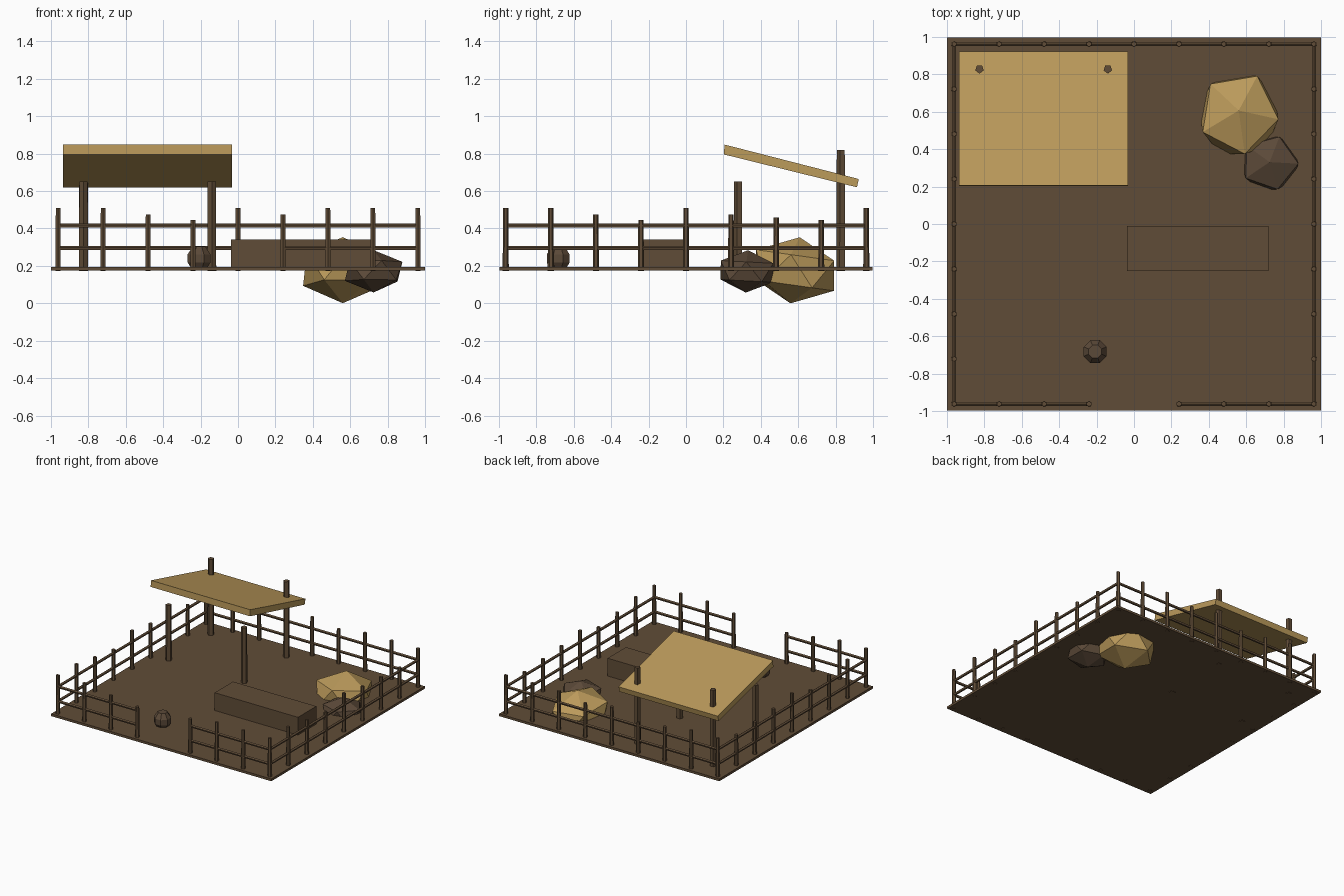
import bpy, bmesh, math
from mathutils import Vector, Matrix

cube = bpy.data.objects.get("Cube")
if cube:
    bpy.data.objects.remove(cube, do_unlink=True)


def material(name, rgb):
    mat = bpy.data.materials.new(name)
    mat.use_nodes = True
    mat.diffuse_color = (*rgb, 1)
    mat.node_tree.nodes["Principled BSDF"].inputs["Base Color"].default_value = (*rgb, 1)
    return mat


EARTH = material("earth brown", (0.118, 0.073, 0.038))
STONE = material("stone brown", (0.105, 0.067, 0.040))
STRAW = material("straw gold", (0.50, 0.325, 0.105))

FLOOR = 0.172   # underside of the ground, where posts start
EDGE = 0.962    # distance of the fence from the centre


def finish(name, bm, mat):
    mesh = bpy.data.meshes.new(name)
    bmesh.ops.recalc_face_normals(bm, faces=bm.faces)
    bm.to_mesh(mesh)
    bm.free()
    mesh.materials.append(mat)
    obj = bpy.data.objects.new(name, mesh)
    bpy.context.collection.objects.link(obj)
    return obj


def box(name, low, high, mat):
    low, high = Vector(low), Vector(high)
    bm = bmesh.new()
    bmesh.ops.create_cube(bm, size=1)
    bmesh.ops.scale(bm, vec=high - low, verts=bm.verts)
    bmesh.ops.translate(bm, vec=(low + high) / 2, verts=bm.verts)
    return finish(name, bm, mat)


def pole(bm, start, end, radius, sides=5, taper=1.0):
    start, end = Vector(start), Vector(end)
    axis = end - start
    turn = axis.to_track_quat('Z', 'Y').to_matrix().to_4x4()
    bmesh.ops.create_cone(bm, cap_ends=True, segments=sides, radius1=radius,
                          radius2=radius * taper, depth=axis.length,
                          matrix=Matrix.Translation((start + end) / 2) @ turn)


def boulder(name, centre, radii, turn, mat):
    bm = bmesh.new()
    bmesh.ops.create_icosphere(bm, subdivisions=1, radius=1)
    bmesh.ops.scale(bm, vec=radii, verts=bm.verts)
    bmesh.ops.rotate(bm, matrix=Matrix.Rotation(turn[1], 3, 'Z') , verts=bm.verts)
    bmesh.ops.rotate(bm, matrix=Matrix.Rotation(turn[0], 3, 'X'), verts=bm.verts)
    bmesh.ops.translate(bm, vec=centre, verts=bm.verts)
    return finish(name, bm, mat)


# Ground and trough
box("ground", (-1, -0.996, 0.175), (1, 0.996, 0.194), EARTH)
box("trough", (-0.037, -0.25, 0.176), (0.72, -0.012, 0.34), EARTH)

# Fence: four sides of uneven posts and two rails, with a gate gap in front
STEP = EDGE / 4
across = [.51, .51, .475, .445, .51, .475, .51, .51, .51]
along = [.51, .51, .475, .445, .51, .475, .46, .445, .51]
sides = {
    "front_fence": (lambda t: (t, -EDGE), across, [(-4, -1), (1, 4)]),
    "back_fence": (lambda t: (t, EDGE), across, [(-4, 4)]),
    "right_fence": (lambda t: (-EDGE, t), along, [(-4, 4)]),
    "left_fence": (lambda t: (EDGE, t), along, [(-4, 4)]),
}
for name, (place, heights, runs) in sides.items():
    posts, rails = bmesh.new(), bmesh.new()
    own_corners = name in ("front_fence", "back_fence")
    for first, last in runs:
        for i in range(first, last + 1):
            if abs(i) < 4 or own_corners:
                x, y = place(i * STEP)
                pole(posts, (x, y, FLOOR), (x, y, heights[i + 4]), 0.0165, 6, 0.85)
        for z in (0.295, 0.415):
            pole(rails, (*place(first * STEP), z), (*place(last * STEP), z), 0.0115, 5)
    finish(name + "_posts", posts, EARTH)
    finish(name + "_rails", rails, EARTH)

# Shelter posts: the back pair pierces the roof
for side, x in (("right", -0.826), ("left", -0.14)):
    for end, y, top in (("front", 0.28, 0.65), ("back", 0.828, 0.82)):
        bm = bmesh.new()
        pole(bm, (x, y, FLOOR), (x, y, top), 0.025, 5, 0.94)
        finish(f"{side}_{end}_shelter_post", bm, EARTH)

# Sloping shelter roof, extruded across from its side profile
bm = bmesh.new()
profile = [(0.203, 0.795), (0.205, 0.848), (0.922, 0.664), (0.912, 0.62)]
rings = [[bm.verts.new((x, y, z)) for y, z in profile] for x in (-0.935, -0.033)]
for ring in rings:
    bm.faces.new(ring)
for i in range(4):
    j = (i + 1) % 4
    bm.faces.new((rings[0][i], rings[0][j], rings[1][j], rings[1][i]))
finish("shelter_roof", bm, STRAW)

# Hay heap and rock, both sunk through the ground
boulder("hay_heap", (0.56, 0.582, 0.177), (0.24, 0.25, 0.178),
        (math.radians(-8), math.radians(-9)), STRAW)
boulder("rock", (0.725, 0.325, 0.171), (0.172, 0.165, 0.113),
        (math.radians(-3), math.radians(-2)), STONE)

# Eight-sided pot
bm = bmesh.new()
rings = []
for radius, z in ((0.04, 0.18), (0.066, 0.218), (0.066, 0.262), (0.037, 0.303)):
    rings.append([bm.verts.new((-0.208 + radius * math.cos(a), -0.682 + radius * math.sin(a), z))
                  for a in (math.tau * (k + 0.5) / 8 for k in range(8))])
for lower, upper in zip(rings, rings[1:]):
    for i in range(8):
        j = (i + 1) % 8
        bm.faces.new((lower[i], lower[j], upper[j], upper[i]))
bm.faces.new(rings[0])
bm.faces.new(rings[-1])
finish("pot", bm, STONE)
